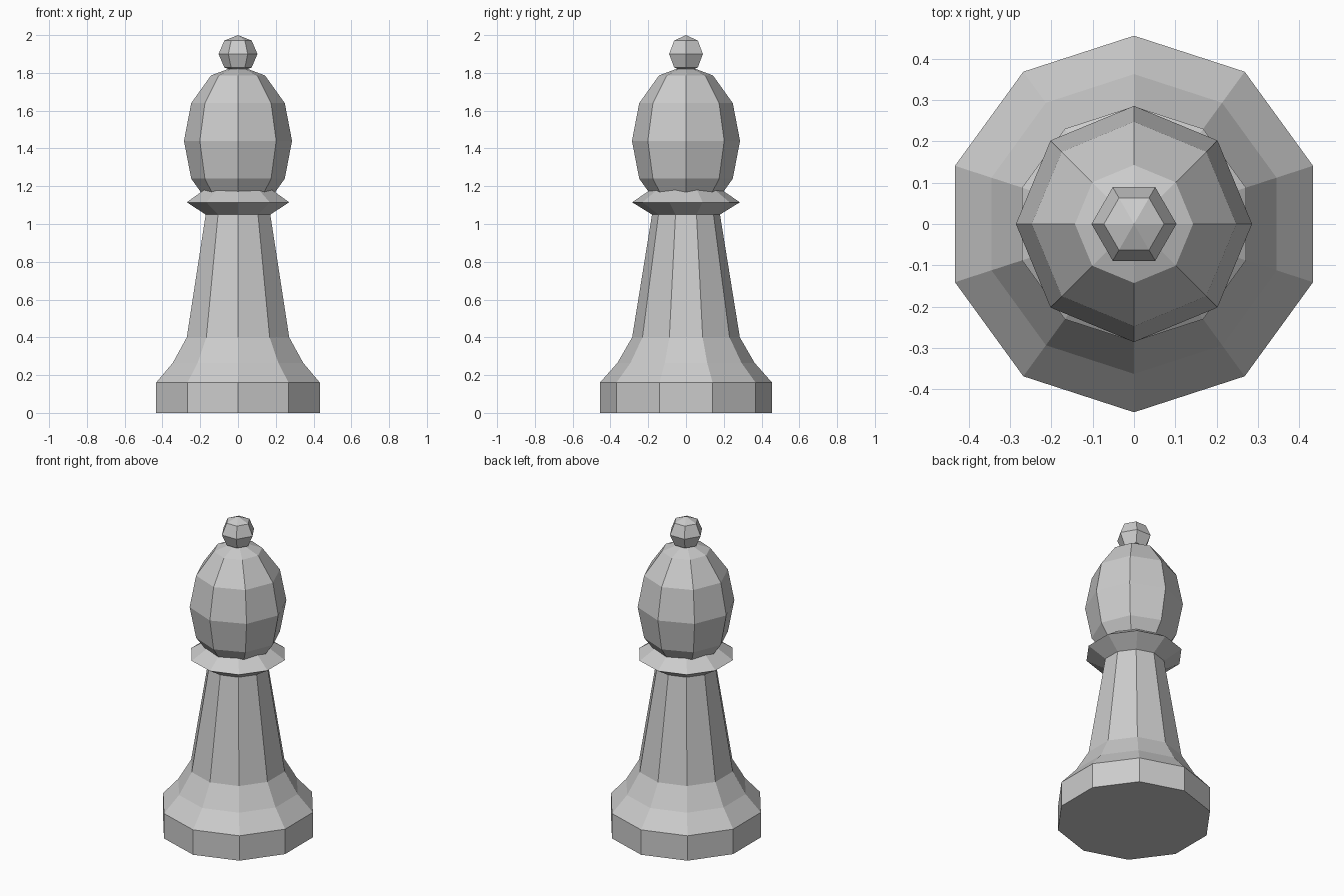
import bpy
from math import sin, cos, pi

if "Cube" in bpy.data.objects:
    bpy.data.objects.remove(bpy.data.objects["Cube"])


def lathe(name, profile, sides, phase=0.0):
    """Revolve (radius, z) points, bottom to top; zero radius makes a pole."""
    verts, faces, rings = [], [], []
    for r, z in profile:
        n = 1 if r < 1e-6 else sides
        rings.append([len(verts) + i for i in range(n)])
        for i in range(n):
            a = phase + 2 * pi * i / sides
            verts.append((r * cos(a), r * sin(a), z))
    for lo, hi in zip(rings, rings[1:]):
        for i in range(sides):
            j = (i + 1) % sides
            if len(lo) == 1:
                faces.append((lo[0], hi[j], hi[i]))
            elif len(hi) == 1:
                faces.append((lo[i], lo[j], hi[0]))
            else:
                faces.append((lo[i], lo[j], hi[j], hi[i]))
    # Flat caps on open ends
    if len(rings[0]) > 1:
        faces.append(rings[0][::-1])
    if len(rings[-1]) > 1:
        faces.append(rings[-1])
    mesh = bpy.data.meshes.new(name)
    mesh.from_pydata(verts, [], faces)
    obj = bpy.data.objects.new(name, mesh)
    bpy.context.collection.objects.link(obj)
    return obj


def ball(radius, half_height, centre, rings):
    """Profile of a faceted ellipsoid."""
    angles = [pi * i / rings - pi / 2 for i in range(rings + 1)]
    return [(radius * cos(a), centre + half_height * sin(a)) for a in angles]


# Ten-sided foot, flare, tapering stem and sharp collar
lathe("base_stem_and_collar", [
    (0.456, 0.0), (0.456, 0.16), (0.363, 0.265), (0.285, 0.40),
    (0.18, 1.05), (0.285, 1.115), (0.19, 1.18),
], 10, pi / 2)

# Eight-sided egg-shaped head
lathe("head", ball(0.286, 0.40, 1.44, 6), 8)

# Six-sided finial on top
lathe("finial", ball(0.103, 0.10, 1.90, 4), 6)
